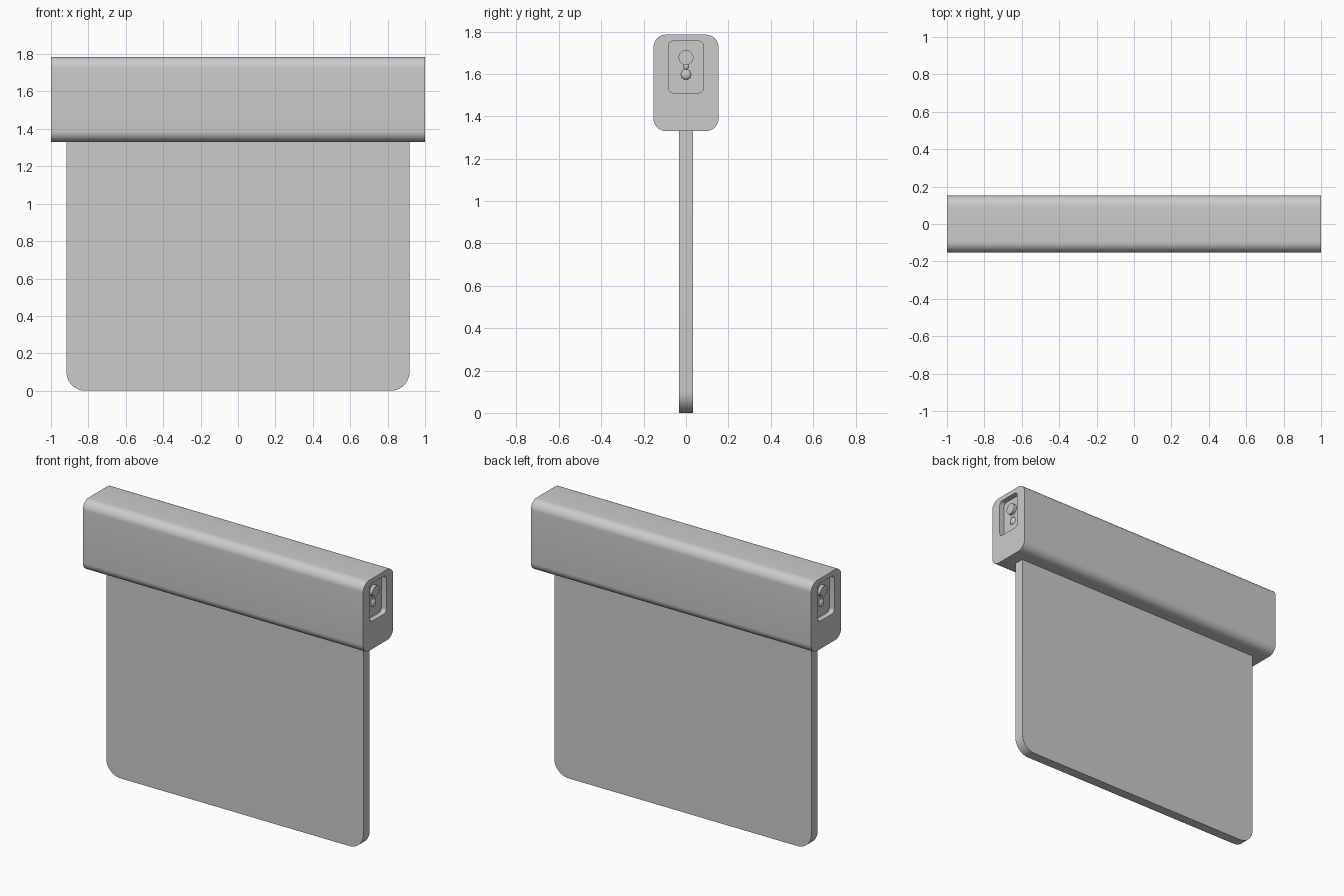
import bpy, bmesh, math
from mathutils import Matrix

if "Cube" in bpy.data.objects:
    bpy.data.objects.remove(bpy.data.objects["Cube"])


def rounded(w0, w1, h0, h1, radii, seg=10):
    """Rounded rectangle outline; radii go lower-left, lower-right, upper-right, upper-left."""
    pts = []
    corners = [(w0, h0, 1, 1), (w1, h0, -1, 1), (w1, h1, -1, -1), (w0, h1, 1, -1)]
    for i, ((cx, cz, sx, sz), r) in enumerate(zip(corners, radii)):
        if r == 0:
            pts.append((cx, cz))
            continue
        for k in range(seg + 1):
            a = math.pi * (1 + i / 2) + math.pi / 2 * k / seg
            pts.append((cx + sx * r + r * math.cos(a), cz + sz * r + r * math.sin(a)))
    return pts


def extrude(name, outline, axis, a, b):
    """Extrude a 2D outline (side, z) along x or y from a to b."""
    bm = bmesh.new()
    co = lambda p, t: (t, p[0], p[1]) if axis == 'x' else (p[0], t, p[1])
    f = bm.faces.new([bm.verts.new(co(p, a)) for p in outline])
    res = bmesh.ops.extrude_face_region(bm, geom=[f])
    for v in res['geom']:
        if isinstance(v, bmesh.types.BMVert):
            setattr(v.co, axis, b)
    bmesh.ops.recalc_face_normals(bm, faces=bm.faces[:])
    return finish(name, bm)


def finish(name, bm):
    me = bpy.data.meshes.new(name)
    bm.to_mesh(me)
    bm.free()
    ob = bpy.data.objects.new(name, me)
    bpy.context.collection.objects.link(ob)
    return ob


def smooth(ob):
    bpy.ops.object.select_all(action='DESELECT')
    ob.select_set(True)
    bpy.context.view_layer.objects.active = ob
    bpy.ops.object.shade_smooth_by_angle(angle=math.radians(30))


DEPTH = 0.035

# housing bar with a pocket cut into each end
housing = extrude("housing", rounded(-0.153, 0.153, 1.33, 1.785, [0.058] * 4), 'x', -1, 1)
for s in (-1, 1):
    cutter = extrude("pocket_cutter", rounded(-0.083, 0.083, 1.51, 1.755, [0.025] * 4, 6),
                     'x', s * (1 - DEPTH), s * 1.1)
    cutter.hide_render = True
    mod = housing.modifiers.new("pocket", 'BOOLEAN')
    mod.operation, mod.solver, mod.object = 'DIFFERENCE', 'EXACT', cutter
    bpy.context.view_layer.objects.active = housing
    bpy.ops.object.modifier_apply(modifier=mod.name)
    bpy.data.objects.remove(cutter)
smooth(housing)

# hanging panel with rounded lower corners
panel = extrude("panel", rounded(-0.917, 0.917, 0, 1.36, [0.1, 0.1, 0, 0]), 'y', -0.032, 0.032)
smooth(panel)

# round knob and small domed button inside each pocket
for s, side in ((-1, "left"), (1, "right")):
    floor = 1 - DEPTH
    bm = bmesh.new()
    bmesh.ops.create_cone(bm, cap_ends=True, segments=32, radius1=0.035, radius2=0.035, depth=0.022,
                          matrix=Matrix.Translation((s * (floor + 0.009), 0, 1.677))
                          @ Matrix.Rotation(math.pi / 2, 4, 'Y'))
    smooth(finish(side + "_knob", bm))

    bm = bmesh.new()
    for z, r in ((1.597, 0.024), (1.634, 0.013)):
        bmesh.ops.create_uvsphere(bm, u_segments=24, v_segments=12, radius=r,
                                  matrix=Matrix.Translation((s * floor, 0, z))
                                  @ Matrix.Diagonal((0.5, 1, 1, 1)))
    smooth(finish(side + "_button", bm))
